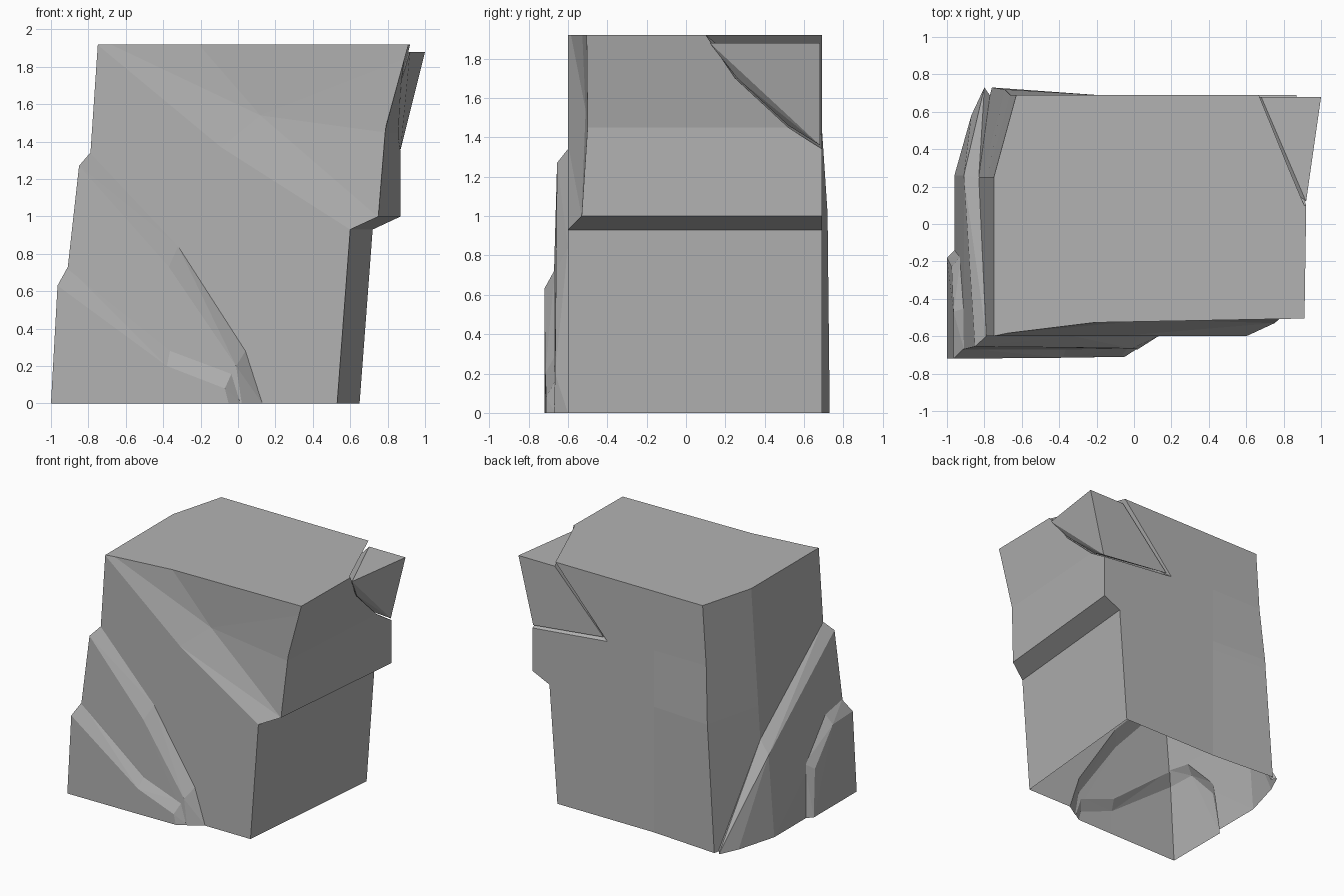
import bpy, bmesh

if "Cube" in bpy.data.objects:
    bpy.data.objects.remove(bpy.data.objects["Cube"])

stone = bpy.data.materials.new("grey_stone")
stone.use_nodes = True
grey = (0.45, 0.45, 0.45, 1)
stone.diffuse_color = grey
stone.node_tree.nodes["Principled BSDF"].inputs["Base Color"].default_value = grey


def make_object(name, bm):
    bmesh.ops.recalc_face_normals(bm, faces=bm.faces)
    mesh = bpy.data.meshes.new(name)
    bm.to_mesh(mesh)
    bm.free()
    mesh.materials.append(stone)
    obj = bpy.data.objects.new(name, mesh)
    bpy.context.scene.collection.objects.link(obj)
    return obj


def hull(name, points):
    bm = bmesh.new()
    for p in points:
        bm.verts.new(p)
    result = bmesh.ops.convex_hull(bm, input=bm.verts)
    loose = [v for v in bm.verts if not v.link_faces]
    bmesh.ops.delete(bm, geom=loose, context='VERTS')
    bmesh.ops.dissolve_limit(bm, angle_limit=0.01, verts=bm.verts, edges=bm.edges)
    return make_object(name, bm)


def loft(name, rings):
    bm = bmesh.new()
    loops = [[bm.verts.new(p) for p in ring] for ring in rings]
    n = len(loops[0])
    for a, b in zip(loops, loops[1:]):
        for i in range(n):
            j = (i + 1) % n
            bm.faces.new((a[i], a[j], b[j], b[i]))
    bm.faces.new(loops[0][::-1])
    bm.faces.new(loops[-1])
    return make_object(name, bm)


def combine(target, tool, operation):
    tool.hide_render = True
    mod = target.modifiers.new(operation, 'BOOLEAN')
    mod.operation = operation
    mod.solver = 'EXACT'
    mod.object = tool
    bpy.context.view_layer.update()
    evaluated = target.evaluated_get(bpy.context.evaluated_depsgraph_get())
    mesh = bpy.data.meshes.new_from_object(evaluated)
    target.modifiers.clear()
    target.data = mesh
    bpy.data.objects.remove(tool)


# Main block: stacked outlines with an overhanging right side
def outline(z, right_front, right_back, back_left_y):
    left = -0.88 + 0.068 * z
    return [(left, -0.6, z), (right_front, -0.6, z), (right_back, 0.69, z),
            (-0.2, 0.69, z), (left + 0.12, back_left_y, z), (left, 0.25, z)]


block = loft("rock_block", [
    outline(0, 0.53, 0.65, 0.73),
    outline(0.93, 0.60, 0.72, 0.72),
    outline(1.0, 0.745, 0.87, 0.72),
    outline(1.45, 0.78, 0.87, 0.69),
    outline(1.92, 0.91, 0.93, 0.69)])

# Sloped recess across the upper front
ridge = [(-0.85, 2.0), (-0.09, 1.37), (0.6, 0.93)]
recess = hull("front_recess_cutter",
              [(x, y, z) for x, z in ridge for y in (-0.6, -0.9)] +
              [(-0.28, -0.53, 2.0), (0.12, -0.51, 1.54), (0.745, -0.53, 1.0),
               (0.78, -0.5, 1.45), (1.3, -0.5, 2.0), (1.3, -0.5, 1.45),
               (1.3, -0.53, 1.0), (1.3, -0.9, 2.0), (1.3, -0.9, 1.0)])
combine(block, recess, 'DIFFERENCE')

# Split-off upper back corner
crack = [(0.67, 0.69, 1.92), (0.21, 0.69, 1.41), (0.91, 0.1, 1.92),
         (0.85, 0.25, 1.7), (0.82, 0.52, 1.45), (0.885, 0.69, 1.34)]
outside = [(x, 0.9, z) for x, y, z in crack[:2]]
outside += [(x + 0.5, y, z) for x, y, z in crack[2:]]
outside += [(0.9, 0.69, 2.18), (1.14, 0.1, 2.18), (1.4, 0.9, 2.18), (1.4, 0.9, 1.34)]
combine(block, hull("corner_cutter", crack + outside), 'DIFFERENCE')

# Wide lower layer wrapping the front left corner
layer = hull("wide_layer", [
    # outer face edge
    (-0.85, -0.655, 1.27), (-0.37, -0.66, 0.73), (-0.01, -0.665, 0.2),
    (0.02, -0.67, 0), (-0.91, -0.67, 0.73), (-0.96, -0.675, 0),
    (-0.91, 0.26, 0.64), (-0.96, 0.26, 0), (-0.87, 0.58, 0),
    # foot of the bevel
    (-0.79, -0.6, 1.34), (-0.32, -0.6, 0.84), (0.04, -0.6, 0.28),
    (0.13, -0.6, 0), (-0.83, 0.25, 0.74), (-0.8, 0.73, 0),
    # buried core
    (-0.3, 0, 0), (-0.3, 0, 0.2)])
combine(block, layer, 'UNION')

# Small lower layer, in two pieces that meet at its bend
core = [(-0.4, -0.3, 0), (-0.4, -0.3, 0.15)]
bend = [(-0.38, -0.715, 0.2), (-0.36, -0.66, 0.3), (-0.38, -0.715, 0)]
corner_piece = hull("small_layer_corner", core + bend + [
    (-0.965, -0.72, 0.63), (-1.0, -0.72, 0), (-1.0, -0.18, 0),
    (-0.965, -0.47, 0.62), (-0.975, -0.23, 0.36),
    (-0.91, -0.665, 0.73), (-0.905, -0.45, 0.7),
    (-0.925, -0.17, 0.41), (-0.95, -0.13, 0)])
combine(block, corner_piece, 'UNION')
front_piece = hull("small_layer_front", core + bend + [
    (-0.07, -0.71, 0.08), (-0.05, -0.71, 0),
    (-0.03, -0.66, 0.17), (0.02, -0.665, 0)])
combine(block, front_piece, 'UNION')

# Open underside
bm = bmesh.new()
bm.from_mesh(block.data)
floor = [f for f in bm.faces if all(v.co.z < 0.002 for v in f.verts)]
bmesh.ops.delete(bm, geom=floor, context='FACES')
bm.to_mesh(block.data)
bm.free()
block.data.materials.clear()
block.data.materials.append(stone)

# Loose corner piece, settled slightly lower than the block
hull("corner_chip", [
    (0.68, 0.68, 1.88), (1.0, 0.68, 1.88), (0.92, 0.12, 1.88),
    (0.865, 0.26, 1.7), (0.83, 0.52, 1.46), (0.87, 0.68, 1.36),
    (0.25, 0.68, 1.43)])
